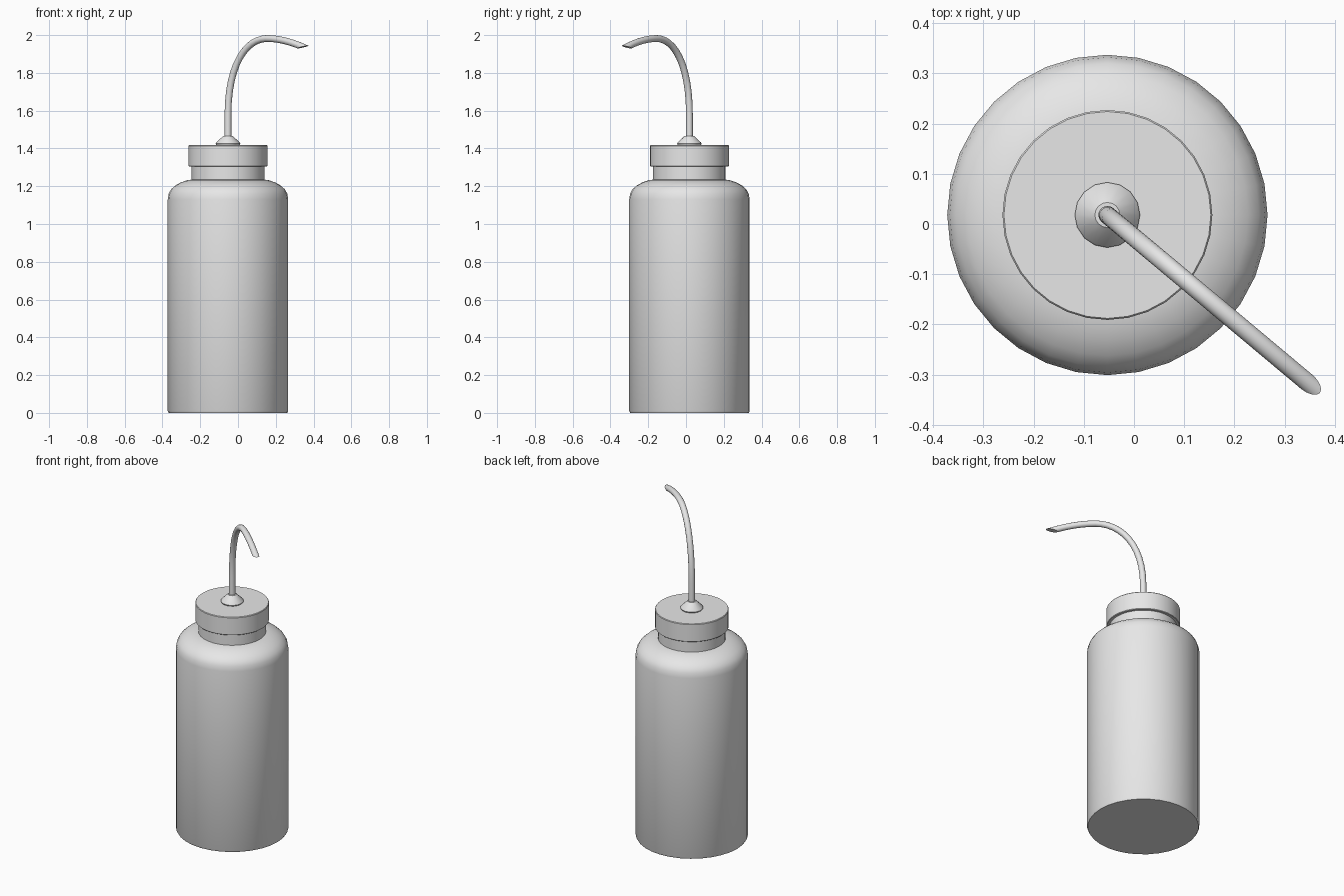
import bpy, bmesh, math
from mathutils import Vector
from mathutils.geometry import interpolate_bezier

cube = bpy.data.objects.get("Cube")
if cube:
    bpy.data.objects.remove(cube, do_unlink=True)

CX, CY = -0.053, 0.018          # axis of the bottle

grey = bpy.data.materials.new("light_grey_plastic")
grey.use_nodes = True
grey.diffuse_color = (0.8, 0.8, 0.8, 1)
grey.node_tree.nodes["Principled BSDF"].inputs["Base Color"].default_value = (0.8, 0.8, 0.8, 1)


def skin_rings(name, rings, angle=35):
    """Bridge a list of equal point rings, close both ends, shade smooth."""
    bm = bmesh.new()
    loops = [[bm.verts.new(p) for p in ring] for ring in rings]
    n = len(loops[0])
    for a, b in zip(loops, loops[1:]):
        for i in range(n):
            j = (i + 1) % n
            bm.faces.new((a[i], a[j], b[j], b[i]))
    bm.faces.new(loops[0][::-1])
    bm.faces.new(loops[-1])
    bmesh.ops.recalc_face_normals(bm, faces=bm.faces)
    mesh = bpy.data.meshes.new(name)
    bm.to_mesh(mesh)
    bm.free()
    mesh.materials.append(grey)
    obj = bpy.data.objects.new(name, mesh)
    bpy.context.collection.objects.link(obj)
    bpy.ops.object.select_all(action='DESELECT')
    obj.select_set(True)
    bpy.context.view_layer.objects.active = obj
    bpy.ops.object.shade_smooth_by_angle(angle=math.radians(angle))
    return obj


def lathe(name, profile, sides=32):
    """Turn a (radius, height) profile around the bottle axis."""
    turns = [2 * math.pi * i / sides for i in range(sides)]
    return skin_rings(name, [[(CX + r * math.cos(t), CY + r * math.sin(t), z)
                              for t in turns] for r, z in profile])


# Bottle body with rounded shoulder and neck
lathe("bottle", [(0.314, 0), (0.319, 0.01), (0.319, 1.13), (0.314, 1.16),
                 (0.302, 1.183), (0.28, 1.203), (0.25, 1.22), (0.215, 1.232),
                 (0.192, 1.235), (0.192, 1.31)])

# Screw cap
lathe("cap", [(0.206, 1.305), (0.209, 1.308), (0.209, 1.414), (0.206, 1.418)])

# Conical collar holding the tube
lathe("collar", [(0.06, 1.415), (0.065, 1.425), (0.062, 1.431),
                 (0.03, 1.462), (0.025, 1.467)], 16)

# Bent spout: path in a vertical plane, (distance outwards, height)
P = lambda d, z: Vector((d, 0, z))
path = [P(0, 1.44)]
path += interpolate_bezier(P(0, 1.58), P(0, 1.85), P(0.13, 1.982), P(0.27, 1.982), 13)
path += interpolate_bezier(P(0.27, 1.982), P(0.36, 1.982), P(0.45, 1.96), P(0.517, 1.937), 8)[1:]
out = Vector((0.767, -0.642, 0)).normalized()
side = Vector((-out.y, out.x, 0))
R, SIDES = 0.018, 16
rings = []
for k, p in enumerate(path):
    t = (path[min(k + 1, len(path) - 1)] - path[max(k - 1, 0)]).normalized()
    if k < 2:
        t = P(0, 1)
    slant = 0.031 if k == len(path) - 1 else 0      # oblique cut at the tip
    ring = []
    for i in range(SIDES):
        a = 2 * math.pi * i / SIDES
        c, s = R * math.cos(a), R * math.sin(a)
        d = p.x - t.z * c + t.x * slant * math.cos(a)
        z = p.z + t.x * c + t.z * slant * math.cos(a)
        ring.append(Vector((CX, CY, z)) + out * d + side * s)
    rings.append(ring)
skin_rings("spout_tube", rings)
